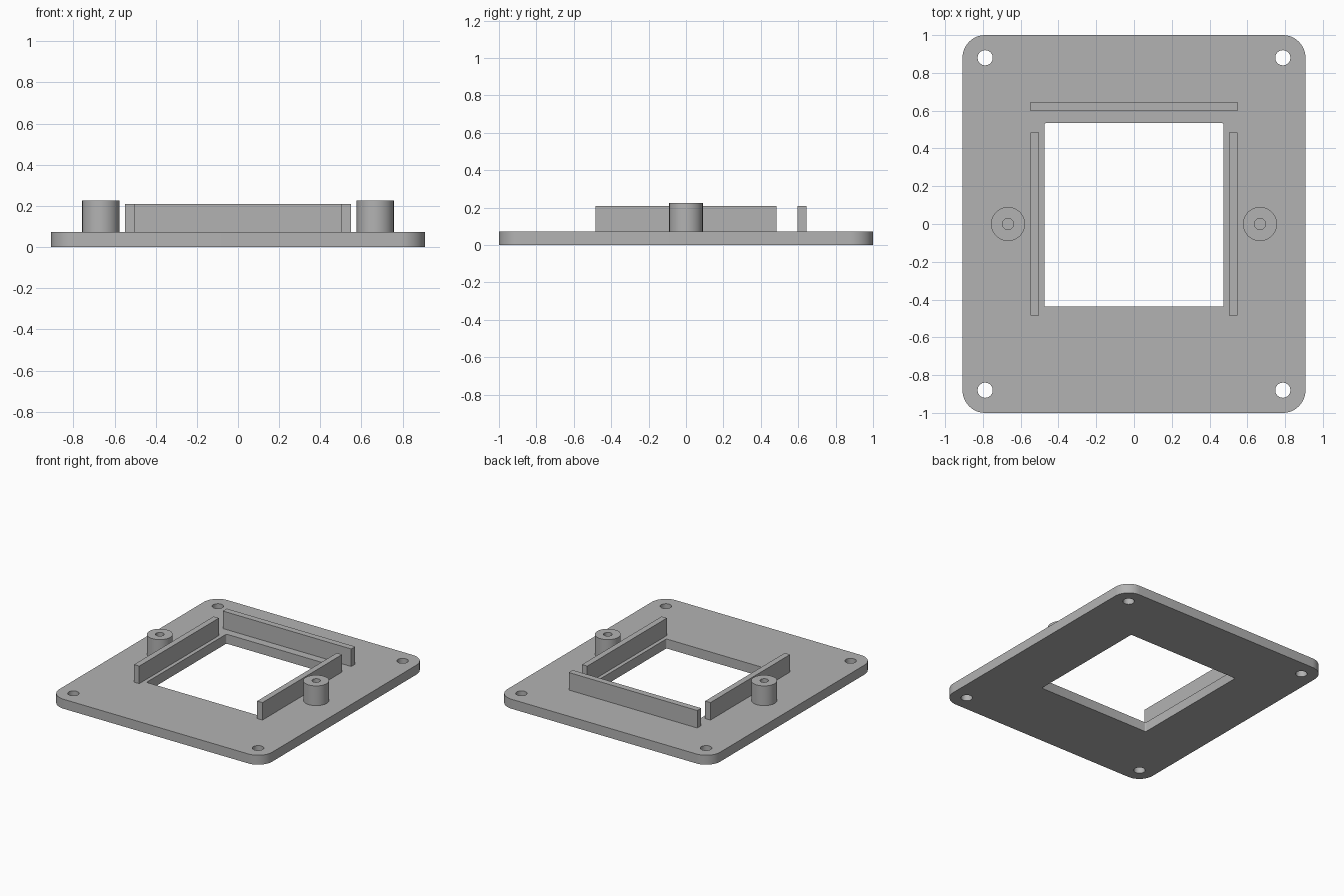
import bpy
import bmesh
from math import cos, sin, pi, radians

if "Cube" in bpy.data.objects:
    bpy.data.objects.remove(bpy.data.objects["Cube"], do_unlink=True)

PLATE_TOP = 0.073
WALL_TOP = 0.208
BOSS_TOP = 0.225

grey = bpy.data.materials.new("plain grey")
grey.use_nodes = True
colour = (0.45, 0.45, 0.45, 1)
grey.diffuse_color = colour
grey.node_tree.nodes["Principled BSDF"].inputs["Base Color"].default_value = colour


def circle(x, y, r, n=48):
    return [(x + r * cos(2 * pi * i / n), y + r * sin(2 * pi * i / n)) for i in range(n)]


def rounded_rect(x0, x1, y0, y1, r, steps=12):
    """Outline with a quarter arc at each corner."""
    centres = [(x1 - r, y1 - r), (x0 + r, y1 - r), (x0 + r, y0 + r), (x1 - r, y0 + r)]
    points = []
    for k, (cx, cy) in enumerate(centres):
        for i in range(steps + 1):
            a = pi / 2 * (k + i / steps)
            points.append((cx + r * cos(a), cy + r * sin(a)))
    return points


def extrude_outlines(name, outlines, z0, z1):
    """Solid between z0 and z1; outlines after the first are holes."""
    curve = bpy.data.curves.new(name, "CURVE")
    curve.dimensions = "2D"
    curve.fill_mode = "BOTH"
    curve.extrude = (z1 - z0) / 2
    for outline in outlines:
        spline = curve.splines.new("POLY")
        spline.points.add(len(outline) - 1)
        for point, (x, y) in zip(spline.points, outline):
            point.co = (x, y, 0, 1)
        spline.use_cyclic_u = True
    obj = bpy.data.objects.new(name, curve)
    bpy.context.collection.objects.link(obj)
    bpy.ops.object.select_all(action="DESELECT")
    obj.select_set(True)
    bpy.context.view_layer.objects.active = obj
    bpy.ops.object.convert(target="MESH")
    obj = bpy.context.object

    # Weld caps to sides and stand the part at its height
    bm = bmesh.new()
    bm.from_mesh(obj.data)
    bmesh.ops.remove_doubles(bm, verts=bm.verts, dist=0.0001)
    bmesh.ops.translate(bm, verts=bm.verts, vec=(0, 0, (z0 + z1) / 2))
    bmesh.ops.recalc_face_normals(bm, faces=bm.faces)
    bm.to_mesh(obj.data)
    bm.free()
    obj.data.materials.clear()
    obj.data.materials.append(grey)
    bpy.ops.object.shade_smooth_by_angle(angle=radians(30))
    return obj


def wall(name, x0, x1, y0, y1):
    outline = [(x0, y0), (x1, y0), (x1, y1), (x0, y1)]
    extrude_outlines(name, [outline], PLATE_TOP, WALL_TOP)


# Base plate with window and corner screw holes
plate = [rounded_rect(-0.908, 0.908, -1, 1, 0.12),
         rounded_rect(-0.474, 0.474, -0.438, 0.535, 0.01, 4)]
plate += [circle(sx * 0.788, sy * 0.88, 0.04) for sx in (-1, 1) for sy in (-1, 1)]
extrude_outlines("base_plate", plate, 0, PLATE_TOP)

# Retaining walls around the window
wall("back_wall", -0.548, 0.548, 0.597, 0.645)
wall("left_wall", 0.503, 0.548, -0.485, 0.485)
wall("right_wall", -0.548, -0.503, -0.485, 0.485)

# Hollow screw bosses
for side, sx in (("left", 1), ("right", -1)):
    extrude_outlines(side + "_boss",
                     [circle(sx * 0.667, 0, 0.09), circle(sx * 0.667, 0, 0.03, 32)],
                     PLATE_TOP, BOSS_TOP)
